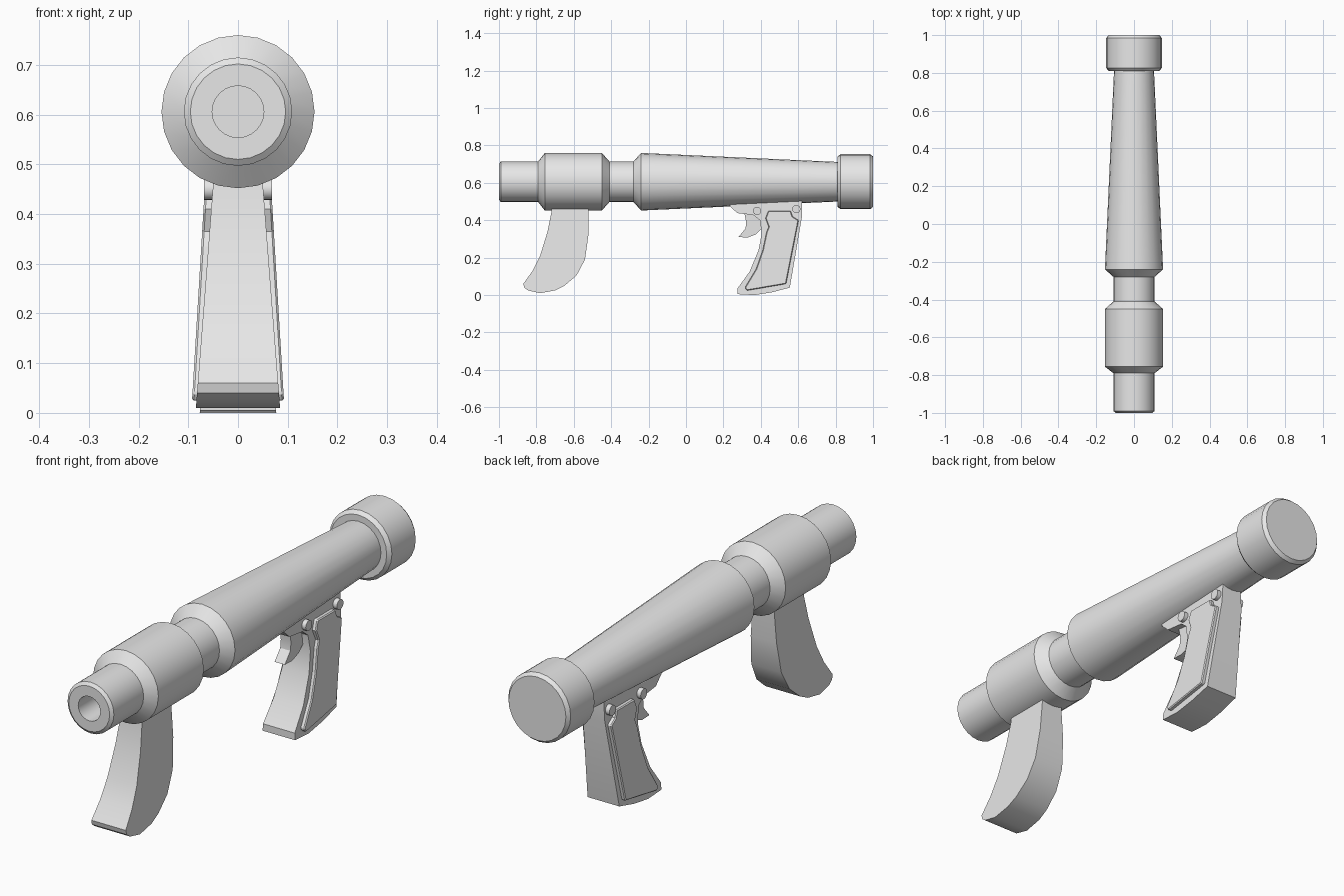
import bpy, bmesh, math
from mathutils import Matrix

cube = bpy.data.objects.get("Cube")
if cube:
    bpy.data.objects.remove(cube, do_unlink=True)

grey = bpy.data.materials.new("plain_grey")
grey.use_nodes = True
GREY = (0.8, 0.8, 0.8, 1)
grey.diffuse_color = GREY
grey.node_tree.nodes["Principled BSDF"].inputs["Base Color"].default_value = GREY

AXIS_Z = 0.606
SIDES = 24


def finish(name, bm, smooth=True):
    bmesh.ops.recalc_face_normals(bm, faces=bm.faces)
    mesh = bpy.data.meshes.new(name)
    bm.to_mesh(mesh)
    bm.free()
    mesh.materials.append(grey)
    if smooth:
        mesh.shade_smooth()
        mesh.set_sharp_from_angle(angle=math.radians(30))
    obj = bpy.data.objects.new(name, mesh)
    bpy.context.collection.objects.link(obj)
    return obj


def lathe(name, profile):
    """Turn (y, radius) points about the long axis, closing both ends."""
    bm = bmesh.new()
    rings = []
    for y, r in profile:
        angles = [math.tau * i / SIDES for i in range(SIDES)]
        rings.append([bm.verts.new((r * math.sin(a), y, AXIS_Z + r * math.cos(a)))
                      for a in angles])
    for a, b in zip(rings, rings[1:]):
        for i in range(SIDES):
            j = (i + 1) % SIDES
            bm.faces.new((a[i], a[j], b[j], b[i]))
    bm.faces.new(rings[0])
    bm.faces.new(rings[-1])
    return finish(name, bm)


def slab(name, outline, inner, outer, smooth=True):
    """Side outline of (y, z) points between two x positions that vary with z."""
    bm = bmesh.new()
    a = [bm.verts.new((inner(z), y, z)) for y, z in outline]
    b = [bm.verts.new((outer(z), y, z)) for y, z in outline]
    bm.faces.new(a)
    bm.faces.new(b)
    for i in range(len(a)):
        j = (i + 1) % len(a)
        bm.faces.new((a[i], a[j], b[j], b[i]))
    return finish(name, bm, smooth)


def mirror_x(obj):
    mod = obj.modifiers.new("mirror", "MIRROR")
    mod.use_axis[0] = True


# Barrel with a blind bore, front sleeve, neck and long tapered tube
lathe("barrel", [
    (-0.80, 0.052), (-1.0, 0.052), (-1.0, 0.096), (-0.99, 0.109),
    (-0.79, 0.109), (-0.755, 0.154), (-0.45, 0.154), (-0.41, 0.109),
    (-0.28, 0.109), (-0.24, 0.154), (0.83, 0.105)])

# Chamfered end cap
lathe("end_cap", [(0.81, 0.09), (0.81, 0.133), (0.825, 0.147),
                  (0.985, 0.147), (1.0, 0.135)])


# Curved front grip, wider towards the bottom
def front_width(z):
    return 0.05 + (0.46 - z) * 0.077


slab("front_grip", [
    (-0.715, 0.50), (-0.72, 0.44), (-0.74, 0.34), (-0.78, 0.21), (-0.82, 0.13),
    (-0.87, 0.06), (-0.865, 0.04), (-0.845, 0.025), (-0.78, 0.01), (-0.70, 0.025),
    (-0.65, 0.05), (-0.585, 0.105), (-0.54, 0.19), (-0.522, 0.32), (-0.52, 0.50)],
    lambda z: -front_width(z), front_width)


# Rear grip with the mounting lug above the trigger
def rear_width(z):
    return 0.05 + (0.45 - z) * 0.06


slab("rear_grip", [
    (0.235, 0.50), (0.235, 0.474), (0.275, 0.438), (0.36, 0.428), (0.395, 0.40),
    (0.405, 0.33), (0.388, 0.24), (0.34, 0.125), (0.275, 0.035), (0.275, 0.005),
    (0.365, 0.0), (0.46, 0.015), (0.555, 0.04), (0.62, 0.42), (0.62, 0.52)],
    lambda z: -rear_width(z), rear_width)

# Raised grip panels on both sides
panel = slab("grip_panel", [
    (0.44, 0.45), (0.56, 0.45), (0.57, 0.42), (0.602, 0.40), (0.535, 0.06),
    (0.325, 0.024), (0.315, 0.04), (0.375, 0.14), (0.41, 0.24), (0.43, 0.335),
    (0.442, 0.365), (0.425, 0.41)],
    lambda z: rear_width(z) - 0.005, lambda z: rear_width(z) + 0.017, smooth=False)
mirror_x(panel)
bevel = panel.modifiers.new("bevel", "BEVEL")
bevel.width = 0.004
bevel.segments = 1
bevel.limit_method = "ANGLE"
bevel.angle_limit = math.radians(60)

# Hooked trigger
slab("trigger", [
    (0.31, 0.45), (0.322, 0.39), (0.318, 0.355), (0.28, 0.31), (0.33, 0.308),
    (0.375, 0.325), (0.41, 0.36), (0.41, 0.45)],
    lambda z: -0.024, lambda z: 0.024)

# Bolts through the rear mount
for label, y, z in (("front_bolt", 0.38, 0.45), ("rear_bolt", 0.59, 0.46)):
    bm = bmesh.new()
    place = Matrix.Translation((0.053, y, z)) @ Matrix.Rotation(math.pi / 2, 4, "Y")
    bmesh.ops.create_cone(bm, cap_ends=True, segments=16, radius1=0.022,
                          radius2=0.022, depth=0.03, matrix=place)
    mirror_x(finish(label, bm))
